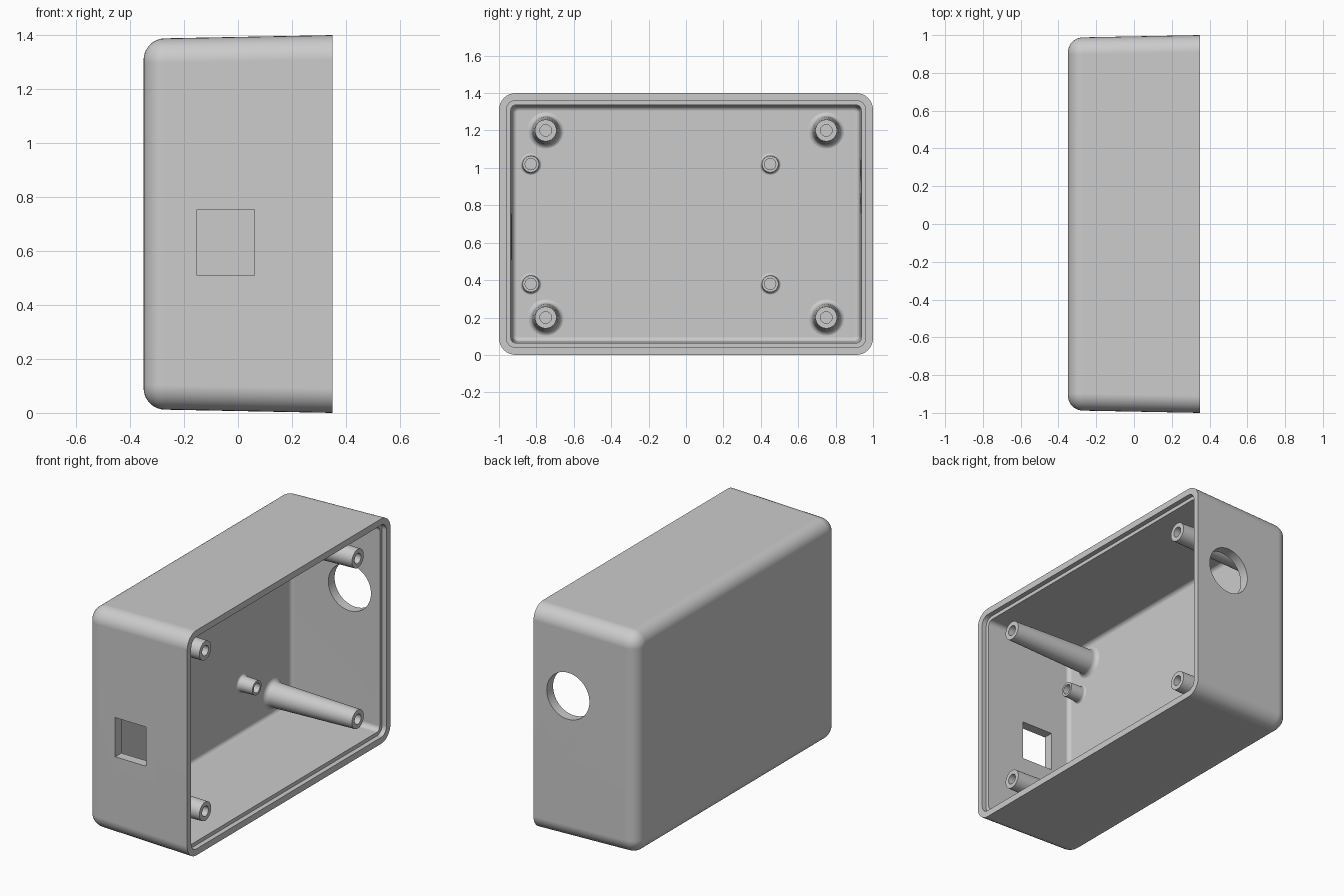
import bpy, bmesh, math
from mathutils import Matrix, Vector

if "Cube" in bpy.data.objects:
    bpy.data.objects.remove(bpy.data.objects["Cube"], do_unlink=True)

GREY = (0.6, 0.6, 0.6, 1)
mat = bpy.data.materials.new("plain grey")
mat.use_nodes = True
mat.diffuse_color = GREY
mat.node_tree.nodes["Principled BSDF"].inputs["Base Color"].default_value = GREY

MID_Z = 0.7


def finish(bm, name):
    bmesh.ops.recalc_face_normals(bm, faces=bm.faces)
    mesh = bpy.data.meshes.new(name)
    bm.to_mesh(mesh)
    bm.free()
    obj = bpy.data.objects.new(name, mesh)
    bpy.context.collection.objects.link(obj)
    mesh.materials.append(mat)
    return obj


def activate(obj):
    bpy.ops.object.select_all(action='DESELECT')
    obj.select_set(True)
    bpy.context.view_layer.objects.active = obj


def smooth(obj):
    activate(obj)
    bpy.ops.object.shade_smooth_by_angle(angle=math.radians(30))
    weighted = obj.modifiers.new("even_shading", 'WEIGHTED_NORMAL')
    weighted.keep_sharp = True


def rounded_ring(bm, x, half_y, half_z, r, steps=8):
    """Rounded rectangle of vertices in the plane at x."""
    ring = []
    for corner, (sy, sz) in enumerate(((1, 1), (-1, 1), (-1, -1), (1, -1))):
        for i in range(steps + 1):
            a = math.pi / 2 * (corner + i / steps)
            ring.append(bm.verts.new((x, sy * (half_y - r) + r * math.cos(a),
                                      MID_Z + sz * (half_z - r) + r * math.sin(a))))
    return ring


def bridge(bm, rings):
    for a, b in zip(rings, rings[1:]):
        n = len(a)
        for i in range(n):
            j = (i + 1) % n
            bm.faces.new((a[i], a[j], b[j], b[i]))


# Case: (x, inset from the outline, corner radius), outside to inside
sections = []
for i in range(9):
    a = math.pi / 2 * i / 8
    s, c = 0.08 * math.sin(a), 0.08 * math.cos(a)
    sections.append((-0.27 - c, 0.092 - s, 0.01 + s))
sections += [(0.35, 0, 0.09), (0.35, 0.04, 0.05), (0.32, 0.04, 0.05),
             (0.32, 0.063, 0.03)]
for i in range(7):
    a = math.pi / 2 * i / 6
    s, c = 0.025 * math.sin(a), 0.025 * math.cos(a)
    sections.append((-0.26 - s, 0.097 - c, 0.005 + c))

bm = bmesh.new()
rings = [rounded_ring(bm, x, 1 - inset, 0.7 - inset, r) for x, inset, r in sections]
bridge(bm, rings)
bm.faces.new(rings[0])
bm.faces.new(rings[-1])
case = finish(bm, "case")

# Cutters for the square port and the round cable hole
bm = bmesh.new()
bmesh.ops.create_cube(bm, size=1, matrix=Matrix.Translation((-0.045, -0.98, 0.632))
                      @ Matrix.Diagonal((0.214, 0.24, 0.244, 1)))
port_cutter = finish(bm, "port_cutter")

bm = bmesh.new()
bmesh.ops.create_cone(bm, cap_ends=True, segments=64, radius1=0.145, radius2=0.145,
                      depth=0.24, matrix=Matrix.Translation((0.115, 0.98, 0.9))
                      @ Matrix.Rotation(math.pi / 2, 4, 'X'))
hole_cutter = finish(bm, "hole_cutter")

for cutter in (port_cutter, hole_cutter):
    activate(case)
    cut = case.modifiers.new("cut", 'BOOLEAN')
    cut.object = cutter
    cut.operation = 'DIFFERENCE'
    cut.solver = 'EXACT'
    bpy.ops.object.modifier_apply(modifier=cut.name)
    bpy.data.objects.remove(cutter, do_unlink=True)
smooth(case)


def post(name, y, z, base, tip, tip_x, bore, bore_x, fillet, segments=40):
    """Tapered hollow post with a filleted foot, turned about the x axis."""
    floor = -0.286
    profile = []
    for i in range(7):
        a = math.pi / 2 * i / 6
        profile.append((floor + fillet * (1 - math.cos(a)),
                        base + fillet * (1 - math.sin(a))))
    profile += [(tip_x, tip), (tip_x, bore), (bore_x, bore)]
    bm = bmesh.new()
    rings = []
    for x, r in profile:
        angles = [math.tau * k / segments for k in range(segments)]
        rings.append([bm.verts.new((x, y + r * math.cos(a), z + r * math.sin(a)))
                      for a in angles])
    bridge(bm, rings)
    bm.faces.new(rings[0])
    bm.faces.new(rings[-1])
    smooth(finish(bm, name))


# Tall screw posts and short board posts
for level, side in (("lower", -1), ("upper", 1)):
    for end, y in (("front", -0.75), ("back", 0.75)):
        post(f"{level}_{end}_screw_post", y, MID_Z + side * 0.5,
             0.074, 0.058, 0.3, 0.031, 0.05, 0.03)
    for end, y in (("front", -0.83), ("back", 0.45)):
        post(f"{level}_{end}_board_post", y, MID_Z + side * 0.32,
             0.047, 0.044, -0.185, 0.03, -0.27, 0.015)
